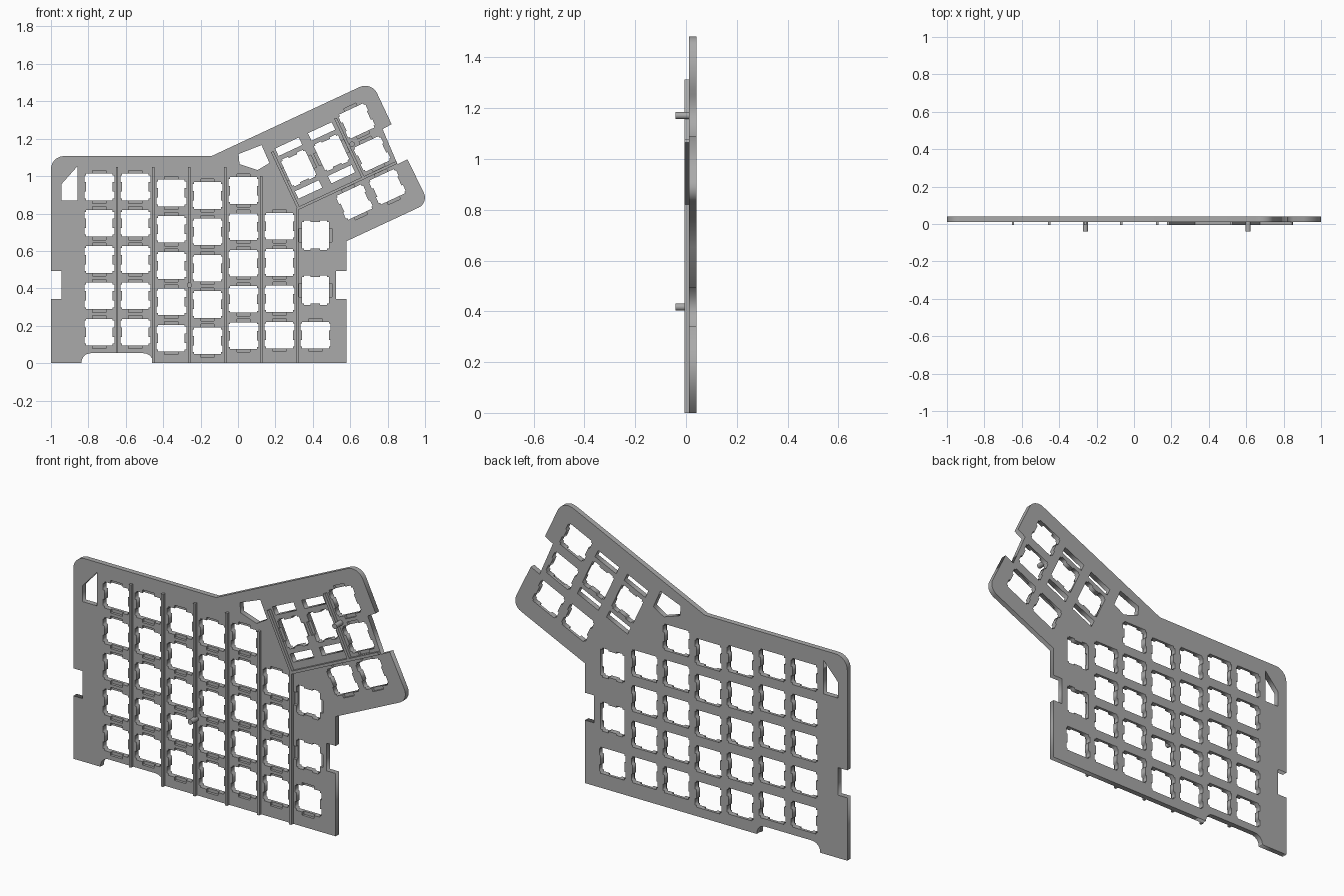
import bpy, bmesh, math
from mathutils import Matrix, Vector

if "Cube" in bpy.data.objects:
    bpy.data.objects.remove(bpy.data.objects["Cube"], do_unlink=True)

# Drawing unit is a hundredth of a model unit; plane drawing is x, z
S = 0.01
PITCH = 19.4
MM = PITCH / 19.05
FRONT, MID, BACK, RIB, PIN = 0.012, 0.026, 0.041, -0.005, -0.041
TILT = math.radians(25)

grey = bpy.data.materials.new("grey plastic")
grey.use_nodes = True
colour = (0.4, 0.4, 0.4, 1)
grey.diffuse_color = colour
grey.node_tree.nodes["Principled BSDF"].inputs["Base Color"].default_value = colour


def place(x, z, angle=0):
    return Matrix.Translation((x, z, 0)) @ Matrix.Rotation(angle, 4, "Z")


def move(points, m):
    return [(m @ Vector((x, z, 0))).to_2d() for x, z in points]


def rounded(corners, steps=8):
    """Closed outline; a third value on a corner is its fillet radius."""
    out = []
    for i, c in enumerate(corners):
        p = Vector(c[:2])
        if len(c) == 2:
            out.append(p)
            continue
        a = (Vector(corners[i - 1][:2]) - p).normalized()
        b = (Vector(corners[(i + 1) % len(corners)][:2]) - p).normalized()
        centre = p + (a + b) * c[2]
        for k in range(steps + 1):
            t = k / steps * math.pi / 2
            out.append(centre - (b * math.cos(t) + a * math.sin(t)) * c[2])
    return out


def rect(w, h, x=0, z=0):
    return [(x - w / 2, z - h / 2), (x + w / 2, z - h / 2),
            (x + w / 2, z + h / 2), (x - w / 2, z + h / 2)]


def mesh_object(name, bm):
    me = bpy.data.meshes.new(name)
    bm.to_mesh(me)
    bm.free()
    me.materials.append(grey)
    ob = bpy.data.objects.new(name, me)
    bpy.context.collection.objects.link(ob)
    return ob


def prism(bm, points, y0, y1):
    face = bm.faces.new([bm.verts.new((x * S, y0, z * S)) for x, z in points])
    ext = bmesh.ops.extrude_face_region(bm, geom=[face])["geom"]
    bmesh.ops.translate(bm, vec=(0, y1 - y0, 0),
                        verts=[v for v in ext if isinstance(v, bmesh.types.BMVert)])
    bmesh.ops.recalc_face_normals(bm, faces=bm.faces)


def solid(name, outlines, y0, y1):
    bm = bmesh.new()
    for pts in outlines:
        prism(bm, pts, y0, y1)
    return mesh_object(name, bm)


def pierced_plate(name, outlines, y0, y1):
    """First outline is the border, the rest are holes."""
    cu = bpy.data.curves.new(name, "CURVE")
    cu.dimensions, cu.fill_mode, cu.extrude = "2D", "BOTH", (y1 - y0) / 2
    for pts in outlines:
        sp = cu.splines.new("POLY")
        sp.points.add(len(pts) - 1)
        for q, (x, z) in zip(sp.points, pts):
            q.co = (x * S, z * S, 0, 1)
        sp.use_cyclic_u = True
    tmp = bpy.data.objects.new(name, cu)
    bpy.context.collection.objects.link(tmp)
    bm = bmesh.new()
    dg = bpy.context.evaluated_depsgraph_get()
    bm.from_mesh(tmp.evaluated_get(dg).to_mesh())
    bpy.data.objects.remove(tmp, do_unlink=True)
    bmesh.ops.transform(bm, verts=bm.verts, matrix=Matrix.Translation(
        (0, (y0 + y1) / 2, 0)) @ Matrix.Rotation(math.pi / 2, 4, "X"))
    bmesh.ops.remove_doubles(bm, verts=bm.verts, dist=1e-5)
    bmesh.ops.recalc_face_normals(bm, faces=bm.faces)
    return mesh_object(name, bm)


# Switch cutout: square with two clip notches on each side
quarter = [(7, 2.5), (7.8, 2.5), (7.8, 6), (7, 6), (7, 7)]
right = [(x, -z) for x, z in reversed(quarter)] + quarter
cutout = [(x * MM, z * MM) for x, z in right + [(-x, -z) for x, z in right]]

# Key positions: x of column, z of bottom key, number of keys
keys = []
for i, (base, count) in enumerate([(16.6, 5), (16.6, 5), (13.4, 5), (12, 5),
                                   (14.7, 5), (15, 4), (15, 1)]):
    keys += [place(-74.1 + i * 19.25, base + r * PITCH) for r in range(count)]
keys += [place(41.4, z, math.pi / 2) for z in (39, 68.4)]

# Tilted thumb cluster
thumb = place(62.3, 86.1, TILT)
keys += [thumb @ place(i * PITCH, j * PITCH) for i, j in [(0, 0), (1, 0), (1, 1), (1, 2)]]
wide = [thumb @ place(i * PITCH, 1.5 * PITCH, math.pi / 2) for i in (0, -1)]
keys += wide

# Plate border and openings
border = rounded([
    (-100, 0), (-83.7, 0), (-83.7, 5.3, 5), (-45.5, 5.3, 5), (-45.5, 0), (58, 0),
    (58, 34.2), (52.4, 34.2), (52.4, 49.2), (58, 49.2), (58, 65.2), (102, 85.7, 6),
    (90.6, 109), (85.3, 106.4), (77.3, 125.1), (82.1, 127.8), (71.4, 150.6, 7),
    (-14.2, 110.7), (-100, 110.7, 7), (-100, 49.2), (-94.4, 49.2), (-94.4, 34.2),
    (-100, 34.2)])
holes = [move(cutout, k) for k in keys]
holes += [move(rect(4.4, 14, s * 12.6), k) for k in wide for s in (-1, 1)]
holes.append([(-94.4, 87), (-85.8, 87), (-85.8, 105.3), (-94.4, 95.7)])
holes.append([(0.3, 111.8), (0.8, 106.4), (10.4, 103.2), (16.8, 107), (12.6, 116.6)])
plate = pierced_plate("switch_plate", [border] + holes, FRONT, BACK)

# Shallow clip recesses on the front, above and below each cutout
recesses = [move(rect(7 * MM, 2.6 * MM, 0, s * 7.4 * MM), k) for k in keys for s in (-1, 1)]
cutter = solid("recess_cutter", recesses, FRONT - 0.005, MID)
cutter.hide_render = True
mod = plate.modifiers.new("recesses", "BOOLEAN")
mod.operation, mod.solver, mod.object = "DIFFERENCE", "EXACT", cutter
bpy.context.view_layer.objects.active = plate
bpy.ops.object.modifier_apply(modifier=mod.name)
bpy.data.objects.remove(cutter, do_unlink=True)

# Stiffening ribs between the columns
for i, (low, top) in enumerate([(5.3, 104.8), (0, 104.8), (0, 104.8), (0, 104.8),
                                (0, 100), (0, 83)]):
    x = -64.7 + i * 19.3
    solid(f"column_rib_{i + 1}", [rect(1.3, top - low, x, (top + low) / 2)], RIB, FRONT)

# Ribs around the thumb cluster
solid("thumb_side_rib", [move(rect(1.5, 34, -28.5, 26), thumb)], RIB, FRONT)
solid("thumb_lower_rib", [move(rect(58, 1.5, 0.3, 9.7), thumb)], RIB, FRONT)
solid("thumb_middle_rib", [move(rect(1.5, 35, 9.7, 27.5), thumb)], RIB, FRONT)

# Support pins
for name, x, z in [("main_pin", -26, 41.7), ("thumb_pin", 61, 117.1)]:
    ring = [(x + 1.4 * math.cos(a), z + 1.4 * math.sin(a))
            for a in (k * math.tau / 24 for k in range(24))]
    pin = solid(name, [ring], PIN, FRONT)
    bpy.ops.object.select_all(action="DESELECT")
    pin.select_set(True)
    bpy.context.view_layer.objects.active = pin
    bpy.ops.object.shade_smooth_by_angle()
